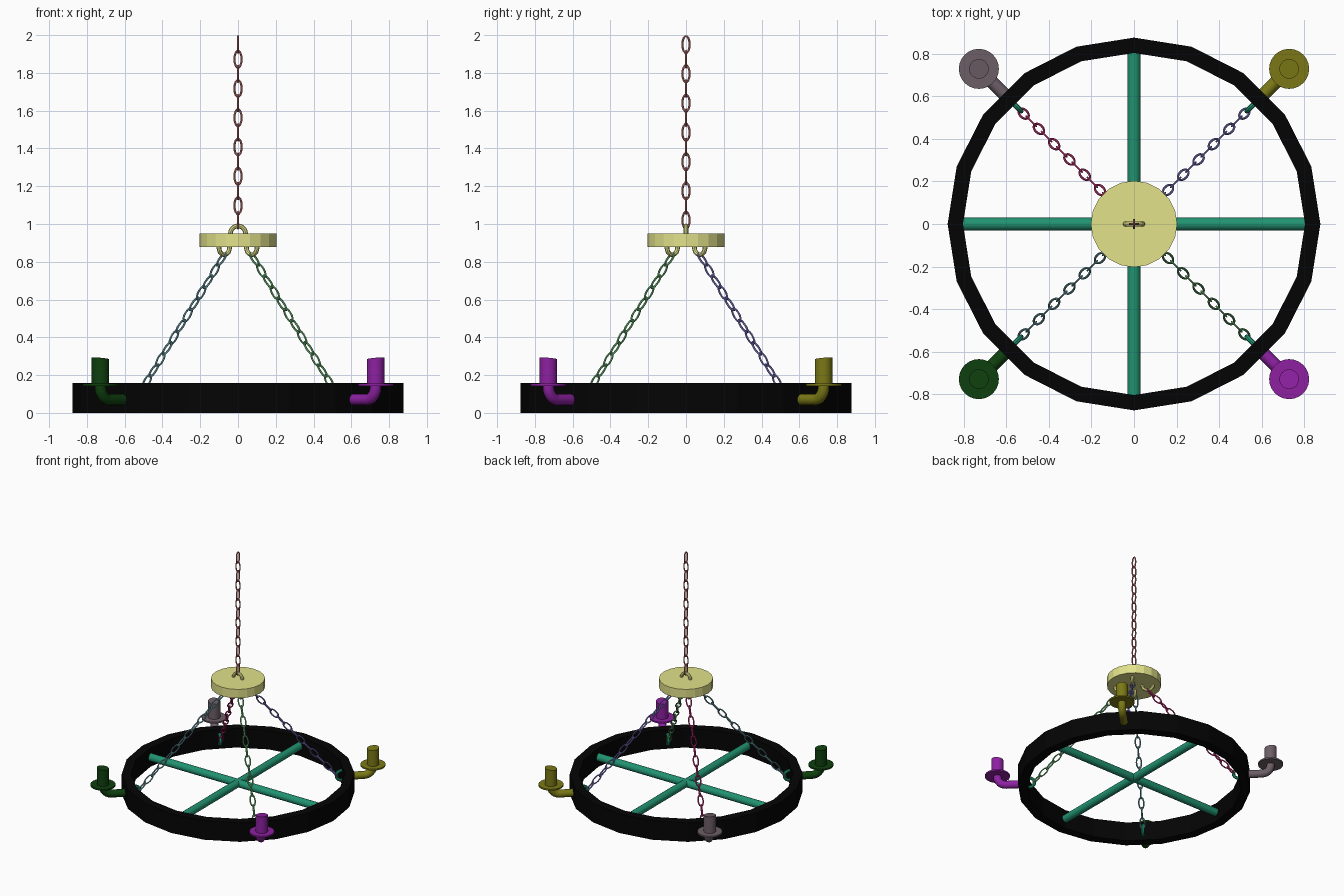
import bpy, bmesh
from math import pi, sin, cos, radians
from mathutils import Matrix, Vector

if "Cube" in bpy.data.objects:
    bpy.data.objects.remove(bpy.data.objects["Cube"])

SEG = 20


def mat(name, rgb):
    m = bpy.data.materials.new(name)
    m.diffuse_color = [(c / 255) ** 2.2 for c in rgb] + [1]
    m.use_nodes = True
    m.node_tree.nodes["Principled BSDF"].inputs["Base Color"].default_value = m.diffuse_color
    return m


def finish(bm, name, material, smooth=True):
    bmesh.ops.recalc_face_normals(bm, faces=bm.faces)
    me = bpy.data.meshes.new(name)
    bm.to_mesh(me)
    bm.free()
    me.materials.append(material)
    if smooth:
        me.polygons.foreach_set("use_smooth", [True] * len(me.polygons))
        me.set_sharp_from_angle(angle=radians(35))
    ob = bpy.data.objects.new(name, me)
    bpy.context.collection.objects.link(ob)
    return ob


def tube(bm, pts, radius, closed, matrix, sides=8):
    """Round tube along a path drawn in the local XZ plane."""
    n, rings = len(pts), []
    for i, (x, z) in enumerate(pts):
        a = pts[(i - 1) % n] if closed else pts[max(i - 1, 0)]
        b = pts[(i + 1) % n] if closed else pts[min(i + 1, n - 1)]
        t = Vector((b[0] - a[0], 0, b[1] - a[1])).normalized()
        side = Vector((t.z, 0, -t.x))
        ring = []
        for k in range(sides):
            w = 2 * pi * k / sides
            p = Vector((x, 0, z)) + radius * (cos(w) * side + sin(w) * Vector((0, 1, 0)))
            ring.append(bm.verts.new(matrix @ p))
        rings.append(ring)
    for i in range(n if closed else n - 1):
        r, s = rings[i], rings[(i + 1) % n]
        for k in range(sides):
            j = (k + 1) % sides
            bm.faces.new((r[k], r[j], s[j], s[k]))
    if not closed:
        bm.faces.new(rings[0])
        bm.faces.new(rings[-1])


def oval(a, b, n):
    return [(a * cos(2 * pi * i / n), b * sin(2 * pi * i / n)) for i in range(n)]


def cylinder(bm, r, z0, z1, sides, matrix=Matrix(), r_top=None):
    return bmesh.ops.create_cone(
        bm, cap_ends=True, segments=sides, radius1=r, radius2=r_top or r, depth=z1 - z0,
        matrix=matrix @ Matrix.Translation((0, 0, (z0 + z1) / 2)))["verts"]


def chain(name, start, end, yaw, first_turn, material, count=13):
    """Links turned a quarter alternately, spaced from start to end centres."""
    bm = bmesh.new()
    start, end = Vector(start), Vector(end)
    out = Vector((cos(yaw), sin(yaw), 0))
    zax = (end - start).normalized()
    yax = zax.cross(out).normalized()
    xax = yax.cross(zax)
    rot = Matrix((xax, yax, zax)).transposed().to_4x4()
    for i in range(count):
        m = Matrix.Translation(start.lerp(end, i / (count - 1))) @ rot
        m = m @ Matrix.Rotation(pi / 2 * ((i + first_turn) % 2), 4, 'Z')
        tube(bm, oval(0.019, 0.045, 14), 0.0055, True, m, 6)
    finish(bm, name, material)


black = mat("black_iron", (12, 12, 12))
teal = mat("teal", (38, 145, 112))
cream = mat("cream", (225, 225, 138))

# Big faceted ring
bm = bmesh.new()
loops = [[bm.verts.new((r * cos(2 * pi * i / SEG), r * sin(2 * pi * i / SEG), z))
          for r, z in ((0.875, 0), (0.875, 0.157), (0.803, 0.157), (0.803, 0))]
         for i in range(SEG)]
for i in range(SEG):
    a, b = loops[i], loops[(i + 1) % SEG]
    for k in range(4):
        j = (k + 1) % 4
        bm.faces.new((a[k], b[k], b[j], a[j]))
finish(bm, "wheel_ring", black, False)

# Crossed bars inside the ring
for name, axis in (("cross_bar_x", 'Y'), ("cross_bar_y", 'X')):
    bm = bmesh.new()
    cylinder(bm, 0.031, -0.815, 0.815, 16,
             Matrix.Translation((0, 0, 0.08)) @ Matrix.Rotation(pi / 2, 4, axis))
    finish(bm, name, teal)

# Hub disc and its top eye
bm = bmesh.new()
cylinder(bm, 0.203, 0.877, 0.95, SEG)
finish(bm, "hub_disc", cream, False)
bm = bmesh.new()
tube(bm, oval(0.04, 0.04, 20), 0.0125, True, Matrix.Translation((0, 0, 0.95)))
finish(bm, "hub_top_eye", cream)

# Main hanging chain
chain("main_chain", (0, 0, 1.02), (0, 0, 1.95), 0, 1, mat("main_chain", (195, 115, 115)))

# Four diagonal sets: eyes, chain and lamp
corners = (
    ("back_right", 45, (130, 125, 205), (122, 120, 28)),
    ("back_left", 135, (195, 52, 115), (108, 95, 102)),
    ("front_left", 225, (115, 168, 178), (22, 66, 22)),
    ("front_right", 315, (108, 182, 118), (140, 38, 160)),
)
for name, deg, chain_rgb, lamp_rgb in corners:
    yaw = radians(deg)
    turn = Matrix.Rotation(yaw, 4, 'Z')
    for part, r, z, m in (("hub_eye", 0.103, 0.877, cream), ("ring_eye", 0.79, 0.08, teal)):
        bm = bmesh.new()
        tube(bm, oval(0.04, 0.04, 20), 0.0125, True, turn @ Matrix.Translation((r, 0, z)))
        finish(bm, part + "_" + name, m)
    chain("chain_" + name, turn @ Vector((0.124, 0, 0.812)), turn @ Vector((0.733, 0, 0.107)),
          yaw, 1, mat("chain_" + name, chain_rgb))

    # Lamp: bent arm, drip dish and candle with a slightly slanted top
    bm = bmesh.new()
    bend = 0.065
    path = [(0.85, 0.07)] + [(1.03 - bend + bend * sin(t * pi / 12), 0.07 + bend - bend * cos(t * pi / 12))
                             for t in range(7)] + [(1.03, 0.145)]
    tube(bm, path, 0.03, False, turn, 16)
    at = turn @ Matrix.Translation((1.03, 0, 0))
    cylinder(bm, 0.094, 0.143, 0.155, 24, at)
    for v in cylinder(bm, 0.046, 0.15, 0.288, 24, at):
        if v.co.z > 0.2:
            v.co.z += 0.12 * ((turn.inverted() @ v.co).x - 1.03)
    finish(bm, "lamp_" + name, mat("lamp_" + name, lamp_rgb))
